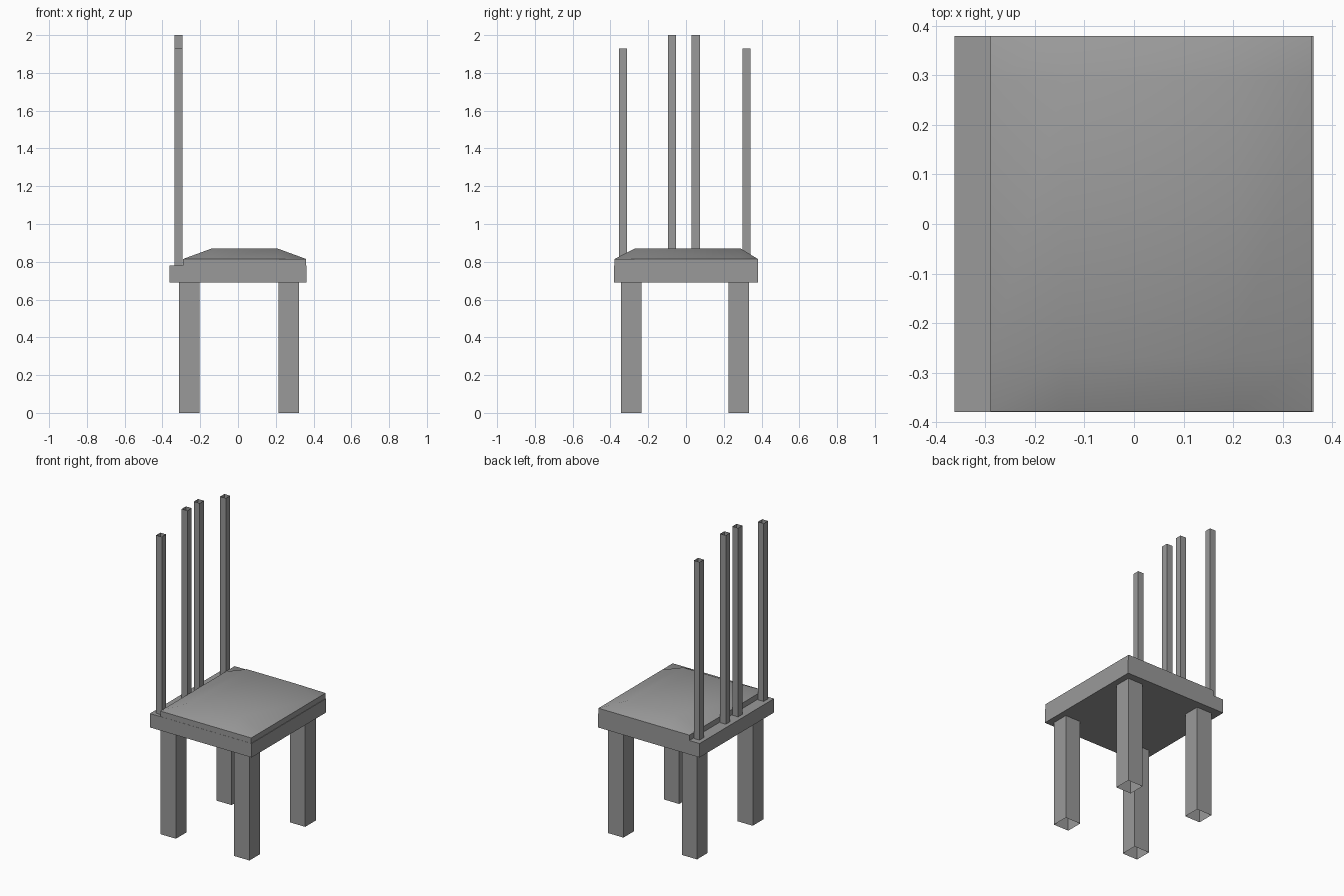
import bpy, bmesh

cube = bpy.data.objects.get("Cube")
if cube:
    bpy.data.objects.remove(cube, do_unlink=True)

grey = bpy.data.materials.new("plain grey")
grey.use_nodes = True
colour = (0.32, 0.32, 0.32, 1)
grey.diffuse_color = colour
grey.node_tree.nodes["Principled BSDF"].inputs["Base Color"].default_value = colour


def finish(name, bm):
    mesh = bpy.data.meshes.new(name)
    bm.to_mesh(mesh)
    bm.free()
    mesh.materials.append(grey)
    ob = bpy.data.objects.new(name, mesh)
    bpy.context.collection.objects.link(ob)
    return ob


def box(name, x, y, z, open_side=None):
    """Box between pairs of limits; open_side (1 top, -1 bottom) drops both caps."""
    bm = bmesh.new()
    bmesh.ops.create_cube(bm, size=1)
    for v in bm.verts:
        v.co = [lim[0] if c < 0 else lim[1] for c, lim in zip(v.co, (x, y, z))]
    if open_side:
        caps = [f for f in bm.faces if abs(f.normal.z) > 0.5]
        bmesh.ops.delete(bm, geom=caps, context='FACES')
    return finish(name, bm)


# Seat slab
box("seat_base", (-0.363, 0.363), (-0.38, 0.38), (0.69, 0.78))

# Four hollow legs
for side, y in (("right", -0.344), ("left", 0.225)):
    for end, x in (("back", -0.312), ("front", 0.214)):
        box(f"{end}_{side}_leg", (x, x + 0.109), (y, y + 0.108), (0, 0.69), -1)

# Four hollow back spindles, the middle pair taller
for i, (y, top) in enumerate(((-0.356, 1.93), (-0.095, 2.0), (0.03, 2.0), (0.298, 1.93))):
    box(f"back_spindle_{i + 1}", (-0.336, -0.295), (y, y + 0.043), (0.78, top), 1)

# Domed seat pad: a grid whose inner points are raised, with a skirt below
xs, ys = (-0.29, -0.14, 0.21, 0.36), (-0.379, -0.27, 0.29, 0.38)
bm = bmesh.new()
grid = [[bm.verts.new((x, y, 0.87 if 0 < i < 3 and 0 < j < 3 else 0.815))
         for j, y in enumerate(ys)] for i, x in enumerate(xs)]
for i in range(3):
    for j in range(3):
        bm.faces.new((grid[i][j], grid[i + 1][j], grid[i + 1][j + 1], grid[i][j + 1]))
rim = [e for e in bm.edges if e.is_boundary]
skirt = bmesh.ops.extrude_edge_only(bm, edges=rim)["geom"]
for v in skirt:
    if isinstance(v, bmesh.types.BMVert):
        v.co.z = 0.78
bmesh.ops.recalc_face_normals(bm, faces=bm.faces)
pad = finish("seat_pad", bm)

bpy.ops.object.select_all(action='DESELECT')
pad.select_set(True)
bpy.context.view_layer.objects.active = pad
bpy.ops.object.shade_smooth_by_angle(angle=0.7)
